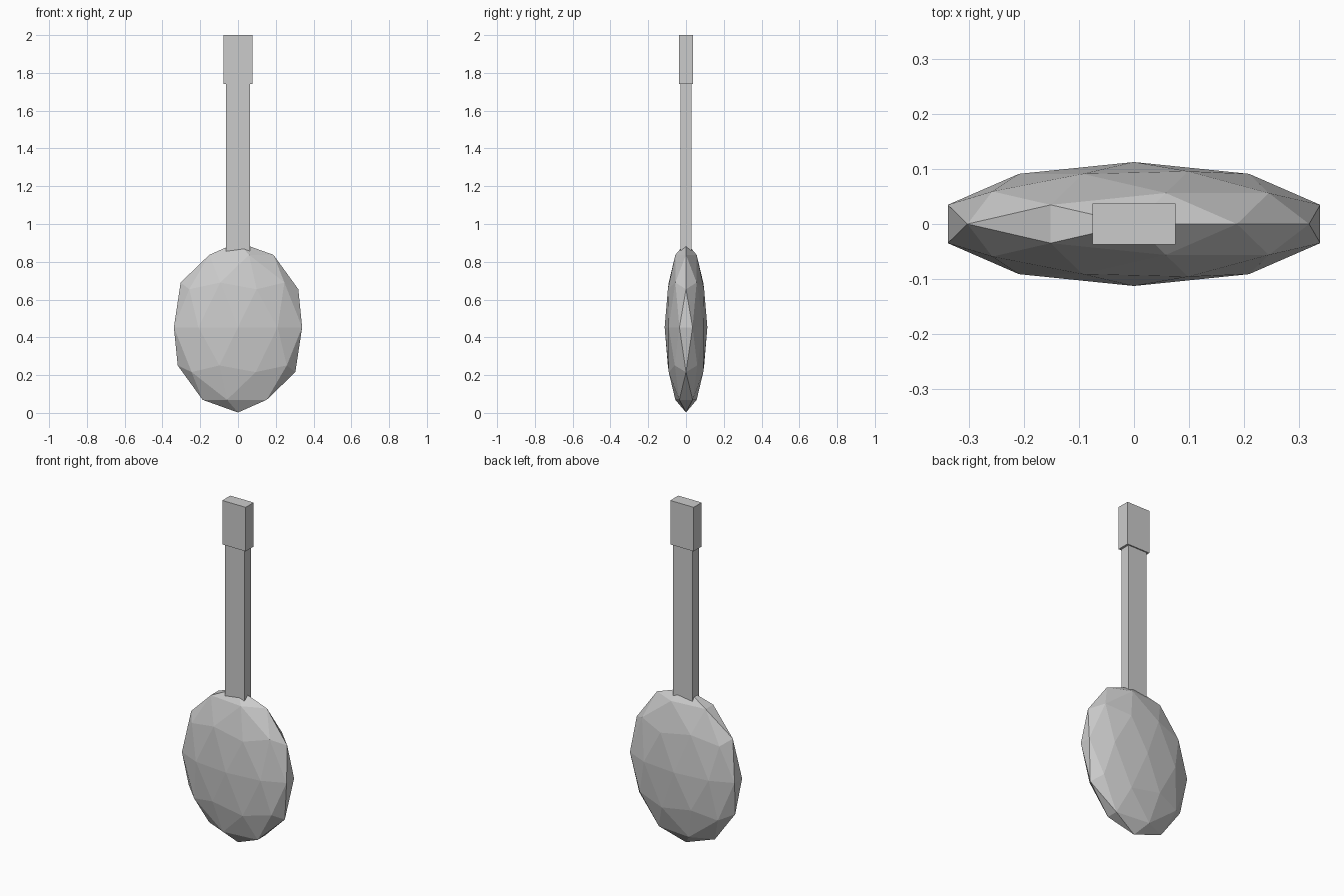
import bpy

cube = bpy.data.objects.get("Cube")
if cube:
    bpy.data.objects.remove(cube, do_unlink=True)

# Single plain grey for every part
grey = bpy.data.materials.new("plain_grey")
grey.use_nodes = True
colour = (0.6, 0.6, 0.6, 1.0)
grey.diffuse_color = colour
grey.node_tree.nodes["Principled BSDF"].inputs["Base Color"].default_value = colour


def finish(name, scale):
    obj = bpy.context.object
    obj.name = name
    obj.scale = scale
    bpy.ops.object.transform_apply(location=False, rotation=False, scale=True)
    obj.data.materials.append(grey)
    bpy.ops.object.shade_flat()
    return obj


def block(name, width, depth, bottom, top):
    bpy.ops.mesh.primitive_cube_add(size=1, location=(0, 0, (bottom + top) / 2))
    return finish(name, (width, depth, top - bottom))


# Faceted, flattened body
bpy.ops.mesh.primitive_ico_sphere_add(subdivisions=2, radius=1, location=(0, 0, 0.453))
finish("body", (0.357, 0.113, 0.451))

# Long neck sunk into the body, with a thicker head on top
block("neck", 0.126, 0.06, 0.78, 1.75)
block("head", 0.152, 0.074, 1.742, 2.0)
